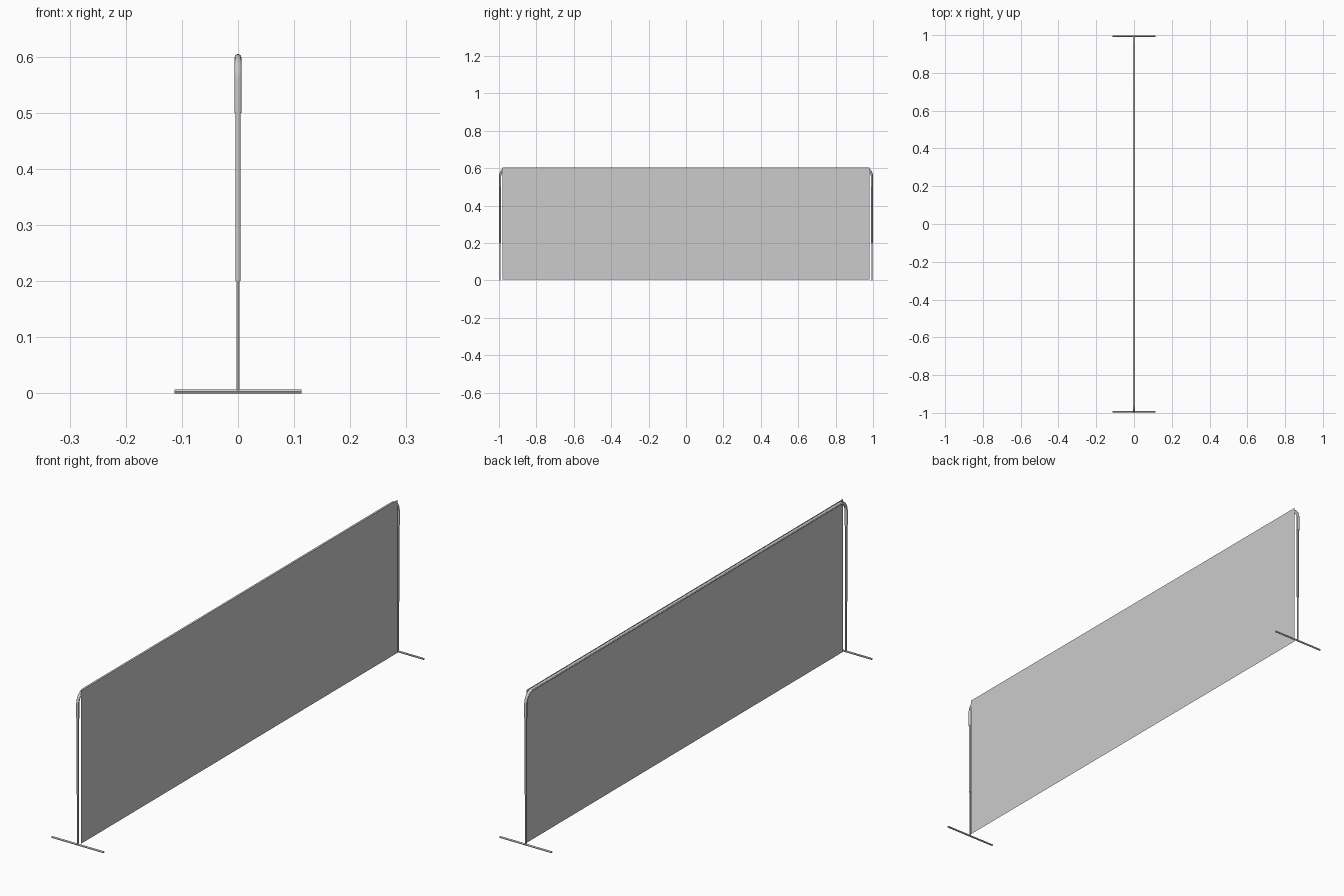
import bpy
from math import sin, cos, pi

if "Cube" in bpy.data.objects:
    bpy.data.objects.remove(bpy.data.objects["Cube"])

POLE_Y = 0.994
TUBE_R = 0.006
TOP_Z = 0.599
BEND = 0.04


def tube(name, pts, radius):
    """Round capped tube swept along a polyline, converted to a mesh."""
    cu = bpy.data.curves.new(name, 'CURVE')
    cu.dimensions = '3D'
    cu.bevel_depth = radius
    cu.bevel_resolution = 4
    cu.use_fill_caps = True
    sp = cu.splines.new('POLY')
    sp.points.add(len(pts) - 1)
    for p, co in zip(sp.points, pts):
        p.co = (*co, 1)
    ob = bpy.data.objects.new(name, cu)
    bpy.context.collection.objects.link(ob)
    bpy.ops.object.select_all(action='DESELECT')
    ob.select_set(True)
    bpy.context.view_layer.objects.active = ob
    bpy.ops.object.convert(target='MESH')
    bpy.ops.object.shade_smooth_by_angle()
    return ob


# Upper frame: top rail with rounded corners running into both posts
cy, cz = POLE_Y - BEND, TOP_Z - BEND
half = [(0, cy + BEND * cos(a), cz + BEND * sin(a))
        for a in [i * pi / 16 for i in range(9)]]
right = [(0, POLE_Y, 0.5)] + half
left = [(x, -y, z) for x, y, z in reversed(right)]
tube("top_frame", right + left, TUBE_R)

# Telescoping post sections and the cross feet
for side, s in (("right", 1), ("left", -1)):
    y = s * POLE_Y
    tube("middle_post_" + side, [(0, y, 0.2), (0, y, 0.51)], 0.0045)
    tube("lower_post_" + side, [(0, y, 0.003), (0, y, 0.21)], 0.0031)
    tube("foot_" + side, [(-0.113, y, 0.0035), (0.113, y, 0.0035)], 0.0035)

# Banner: a single flat sheet hung against one side of the frame
me = bpy.data.meshes.new("banner_sheet")
x, w = 0.0058, 0.982
me.from_pydata([(x, -w, 0.004), (x, w, 0.004), (x, w, 0.605), (x, -w, 0.605)],
               [], [(0, 1, 2, 3)])
sheet = bpy.data.objects.new("banner_sheet", me)
bpy.context.collection.objects.link(sheet)
